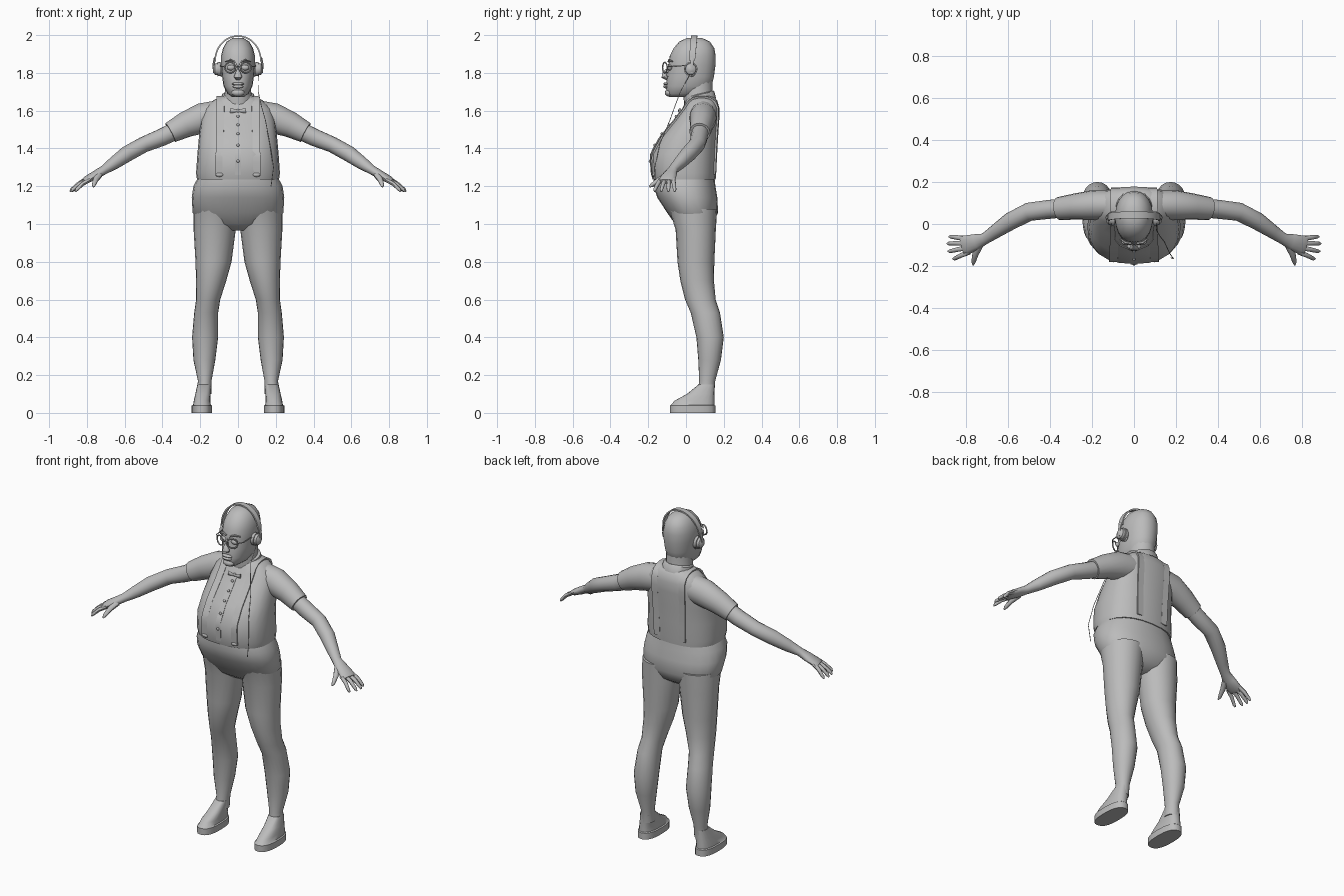
import bpy, bmesh, math
from math import sin, cos, pi
from mathutils import Vector
from mathutils.bvhtree import BVHTree

cube = bpy.data.objects.get("Cube")
if cube:
    bpy.data.objects.remove(cube, do_unlink=True)

GREY = 0.5
clay = bpy.data.materials.new("plain grey")
clay.use_nodes = True
clay.diffuse_color = (GREY, GREY, GREY, 1)
clay.node_tree.nodes["Principled BSDF"].inputs["Base Color"].default_value = (GREY, GREY, GREY, 1)


def finish(name, bm, side=1, angle=45):
    """Turn a bmesh into a smooth shaded object, flipped in x for the right side."""
    for v in bm.verts:
        v.co.x *= side
    bmesh.ops.recalc_face_normals(bm, faces=bm.faces)
    mesh = bpy.data.meshes.new(name)
    bm.to_mesh(mesh)
    bm.free()
    mesh.materials.append(clay)
    obj = bpy.data.objects.new(name, mesh)
    bpy.context.collection.objects.link(obj)
    bpy.ops.object.select_all(action='DESELECT')
    obj.select_set(True)
    bpy.context.view_layer.objects.active = obj
    bpy.ops.object.shade_smooth_by_angle(angle=math.radians(angle))
    return obj


def skin(name, rings, side=1, loop=False):
    """Join rings of points with quads and cap the ends."""
    bm = bmesh.new()
    rows = [[bm.verts.new(p) for p in ring] for ring in rings]
    n = len(rows[0])
    pairs = list(zip(rows, rows[1:])) + ([(rows[-1], rows[0])] if loop else [])
    for a, b in pairs:
        for i in range(n):
            j = (i + 1) % n
            bm.faces.new((a[i], a[j], b[j], b[i]))
    if not loop:
        bm.faces.new(rows[0])
        bm.faces.new(rows[-1])
    return finish(name, bm, side)


def power(v, e):
    return math.copysign(abs(v) ** e, v)


def stack(name, levels, side=1, square=1.0, sides=20, tilt=0):
    """Horizontal rounded sections given as height, x range and y range."""
    rings = []
    for z, x0, x1, y0, y1 in levels:
        cx, cy, rx, ry = (x0 + x1) / 2, (y0 + y1) / 2, (x1 - x0) / 2, (y1 - y0) / 2
        ring = []
        for i in range(sides):
            t = 2 * pi * i / sides
            y = cy + ry * power(sin(t), square)
            ring.append((cx + rx * power(cos(t), square), y, z + tilt * (y - cy)))
        rings.append(ring)
    return skin(name, rings, side)


def even(rows):
    """Sections that are symmetric about the middle."""
    return [(z, -w, w, y0, y1) for z, w, y0, y1 in rows]


def tube(name, path, side=1, sides=10, loop=False):
    """Sweep an oval along points given as x, y, z, width radius, height radius."""
    pts = [Vector(p[:3]) for p in path]
    n = len(pts)
    rings = []
    for i, p in enumerate(path):
        before = pts[i - 1] if loop or i else pts[0]
        after = pts[(i + 1) % n] if loop or i < n - 1 else pts[-1]
        along = (after - before).normalized()
        up = Vector((0, 1, 0)) if abs(along.y) < .5 and (loop or abs(along.z) > .9) else Vector((0, 0, 1))
        wide = along.cross(up).normalized()
        high = wide.cross(along)
        rings.append([pts[i] + wide * cos(t) * p[3] + high * sin(t) * p[-1]
                      for t in (2 * pi * k / sides for k in range(sides))])
    return skin(name, rings, side, loop)


def ball(name, centre, size, side=1):
    bm = bmesh.new()
    bmesh.ops.create_uvsphere(bm, u_segments=14, v_segments=8, radius=1)
    for v in bm.verts:
        v.co = Vector(a * b + c for a, b, c in zip(v.co, size, centre))
    return finish(name, bm, side)


# Shirt, trousers and neck
shirt = stack("shirt", even([
    (1.235, .217, -.177, .157), (1.27, .222, -.186, .16), (1.37, .215, -.19, .165),
    (1.46, .207, -.14, .17), (1.55, .196, -.065, .176), (1.61, .18, -.02, .178),
    (1.655, .13, 0, .165), (1.68, .08, .02, .14)]), square=.82, sides=24)
stack("trouser_seat", even([
    (1.25, .21, -.17, .15), (1.2, .236, -.172, .156), (1.14, .245, -.152, .166),
    (1.06, .24, -.1, .17), (1, .19, -.058, .14), (.965, .06, -.01, .09)]), square=.88, sides=24)
stack("neck", even([(1.63, .085, -.01, .15), (1.7, .07, -.015, .14), (1.8, .07, -.02, .14)]))
stack("collar", even([(1.645, .095, -.01, .16), (1.685, .085, -.005, .15),
                      (1.69, .074, .0, .145)]), tilt=.22)

# Head
stack("head", even([
    (1.672, .03, -.09, .05), (1.69, .055, -.103, .09), (1.73, .077, -.106, .135),
    (1.78, .084, -.1, .148), (1.84, .09, -.092, .156), (1.89, .09, -.086, .157),
    (1.93, .08, -.066, .15), (1.965, .06, -.036, .127), (1.985, .028, .005, .085)]), square=.92)
tube("nose", [(0, -.085, 1.845, .01, .01), (0, -.112, 1.8, .014, .014),
              (0, -.115, 1.78, .022, .016), (0, -.1, 1.768, .014, .008)])
ball("upper_lip", (0, -.106, 1.742), (.034, .014, .008))
ball("lower_lip", (0, -.106, 1.727), (.03, .015, .009))
ball("chin", (0, -.09, 1.695), (.035, .022, .02))

for side, label in ((1, "left"), (-1, "right")):
    def part(name):
        return label + "_" + name

    # Leg and shoe
    stack(part("trouser_leg"), [
        (1.08, 0, .235, -.09, .165), (.97, .012, .235, -.055, .158), (.8, .034, .225, -.045, .15),
        (.7, .062, .222, -.03, .148), (.6, .094, .222, -.005, .157), (.53, .105, .232, .025, .18),
        (.4, .105, .243, .055, .2), (.28, .12, .236, .065, .185), (.17, .14, .212, .07, .155),
        (.1, .14, .22, .06, .15)], side)
    stack(part("shoe"), [
        (0, .137, .245, -.085, .155), (.038, .137, .245, -.085, .155), (.042, .144, .238, -.08, .15),
        (.065, .147, .234, -.06, .15), (.1, .145, .226, .005, .15), (.15, .142, .215, .066, .152)],
        side, square=.8)

    # Sleeve and arm
    tube(part("sleeve"), [
        (.1, .09, 1.575, .07, .08), (.19, .09, 1.56, .072, .08), (.28, .083, 1.525, .062, .068),
        (.358, .073, 1.484, .055, .056)], side, sides=16)
    tube(part("arm"), [
        (.3, .08, 1.51, .045, .048), (.4, .07, 1.46, .045, .047), (.5, .058, 1.42, .044, .042),
        (.59, .012, 1.37, .042, .042), (.66, -.036, 1.32, .033, .034), (.71, -.07, 1.286, .027, .024),
        (.75, -.085, 1.262, .038, .023), (.8, -.1, 1.235, .046, .019), (.818, -.105, 1.226, .04, .012)],
        side, sides=14)

    # Fingers fan out from the palm
    for k, (tip_x, tip_y) in enumerate(((.88, -.06), (.889, -.093), (.884, -.13), (.862, -.165))):
        base_x, base_y = .808 - .008 * k, -.068 - .022 * k
        tube(part("finger_%d" % (k + 1)), [
            (base_x, base_y, 1.235, .012, .012),
            ((base_x + tip_x) / 2, (base_y + tip_y) / 2, 1.212, .011, .011),
            (tip_x - .008, tip_y, 1.182, .009, .009), (tip_x, tip_y, 1.171, .004, .004)], side, sides=8)
    tube(part("thumb"), [(.735, -.1, 1.26, .018, .018), (.755, -.145, 1.232, .015, .014),
                         (.764, -.182, 1.205, .01, .01), (.765, -.195, 1.196, .004, .004)], side, sides=8)

    # Eye, brow and round spectacle rim
    ball(part("eye"), (.038, -.086, 1.828), (.022, .014, .015), side)
    tube(part("brow"), [(.014, -.092, 1.858, .006, .004), (.04, -.089, 1.868, .007, .005),
                        (.066, -.07, 1.86, .004, .003)], side, sides=6)
    tube(part("spectacle_rim"), [
        (.041 + .028 * cos(a), -.112 + .012 * cos(a), 1.828 + .028 * sin(a), .004, .004)
        for a in (2 * pi * k / 18 for k in range(18))], side, sides=6, loop=True)
    tube(part("spectacle_arm"), [(.069, -.1, 1.832, .003, .003), (.09, -.075, 1.835, .003, .003),
                                 (.095, .02, 1.84, .003, .003)], side, sides=6)

    # Headphone cup on the ear
    ball(part("ear"), (.088, .03, 1.815), (.012, .025, .036), side)
    tube(part("headphone_pad"), [(.09, .025, 1.82, .034, .036), (.108, .025, 1.82, .036, .038)],
         side, sides=16)
    tube(part("headphone_cup"), [(.108, .025, 1.82, .03, .032), (.122, .025, 1.82, .028, .03),
                                 (.133, .025, 1.82, .012, .013)], side, sides=16)
    tube(part("cup_hanger"), [(.125, .028, 1.8, .006, .01), (.13, .03, 1.84, .006, .01),
                              (.122, .035, 1.88, .006, .012)], side, sides=6)

# Spectacle bridge and headphone band
tube("spectacle_bridge", [(-.016, -.122, 1.83, .003, .003), (0, -.124, 1.835, .003, .003),
                          (.016, -.122, 1.83, .003, .003)], sides=6)
arc = [pi * k / 20 for k in range(21)]
skin("headphone_band", [[(r * cos(a), y + .012 * sin(a), 1.865 + (r + .009) * sin(a))
                         for r, y in ((.117, .015), (.125, .015), (.125, .048), (.117, .048))]
                        for a in arc])

# Shirt trim is laid on the shirt surface by casting rays from its core
bm = bmesh.new()
bm.from_mesh(shirt.data)
surface = BVHTree.FromBMesh(bm)
bm.free()


def on_shirt(x, angle):
    hit = surface.ray_cast(Vector((x, .05, 1.42)), Vector((0, -cos(angle), sin(angle))))
    return hit[0], hit[1]


for side, label in ((1, "left"), (-1, "right")):
    rings = []
    for k in range(41):
        t = k / 40
        x = .098 - .015 * t
        spot, normal = on_shirt(x, -.64 + 4.78 * t)
        ring = []
        for edge, lift in ((-.02, -.008), (.02, -.008), (.02, .005), (-.02, .005)):
            ring.append(spot + Vector((edge, 0, 0)) + normal * lift)
        rings.append(ring)
    skin(label + "_brace", rings, side)
    clip, normal = on_shirt(.098, -.62)
    ball(label + "_brace_clip", clip, (.022, .01, .012), side)

# Front placket, buttons and bow tie
skin("placket", [[spot + Vector((e, 0, 0)) + normal * h
                  for e, h in ((-.016, -.01), (.016, -.01), (.016, .002), (-.016, .002))]
                 for spot, normal in (on_shirt(0, -.6 + 1.75 * k / 14) for k in range(15))])
for k in range(5):
    spot, normal = on_shirt(0, -.35 + .33 * k)
    ball("button_%d" % (k + 1), spot + normal * .003, (.008, .006, .008))
knot, normal = on_shirt(0, 1.15)
ball("bow_knot", knot + normal * .004, (.009, .009, .01))
for side, label in ((1, "left"), (-1, "right")):
    tube(label + "_bow", [(.002, knot.y - .006, knot.z, .005, .005),
                          (.022, knot.y - .006, knot.z + .002, .006, .01),
                          (.04, knot.y - .003, knot.z + .003, .006, .015)], side, sides=8)

# Headphone cable hanging from the left cup down to the waist
tube("headphone_cable", [
    (.11, .02, 1.79, .002, .002), (.107, -.03, 1.7, .002, .002), (.125, -.06, 1.62, .002, .002),
    (.145, -.085, 1.55, .002, .002), (.17, -.14, 1.42, .002, .002), (.188, -.165, 1.3, .002, .002),
    (.175, -.16, 1.2, .002, .002)], sides=6)
